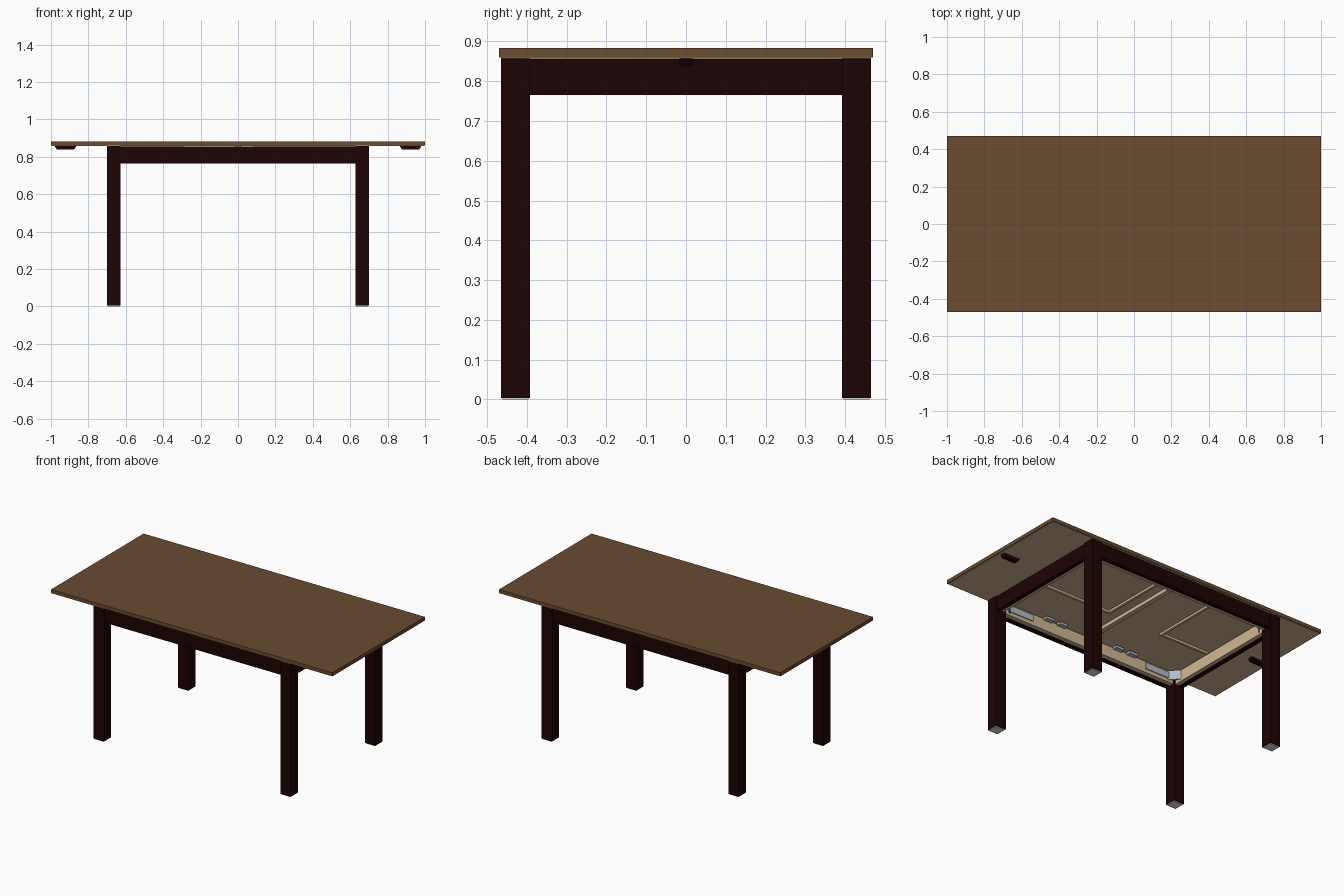
import bpy
import math

cube = bpy.data.objects.get("Cube")
if cube:
    bpy.data.objects.remove(cube, do_unlink=True)


def material(name, colour):
    m = bpy.data.materials.new(name)
    m.use_nodes = True
    rgba = (*colour, 1)
    m.diffuse_color = rgba
    m.node_tree.nodes["Principled BSDF"].inputs["Base Color"].default_value = rgba
    return m


BROWN = material("brown wood", (0.143, 0.072, 0.03))
DARK = material("dark wood", (0.012, 0.001, 0.001))
PALE = material("pale wood", (0.64, 0.48, 0.3))
STEEL = material("steel", (0.46, 0.5, 0.55))
PAD = material("light grey pad", (0.75, 0.75, 0.75))


def box(name, mat, x, y, z, turn=0):
    """Box from (low, high) ranges, turned about its own centre."""
    spans = [sorted(s) for s in (x, y, z)]
    centre = [(a + b) / 2 for a, b in spans]
    bpy.ops.mesh.primitive_cube_add(size=1, location=centre, rotation=(0, 0, turn))
    ob = bpy.context.object
    ob.name = name
    ob.dimensions = [b - a for a, b in spans]
    bpy.ops.object.transform_apply(location=False, rotation=False, scale=True)
    ob.data.materials.append(mat)
    return ob


# Table top with its pale lower lining
box("table_top", BROWN, (-1, 1), (-0.47, 0.47), (0.86, 0.883))
box("top_lining", PALE, (-0.994, 0.994), (-0.465, 0.465), (0.857, 0.861))

# Legs, foot pads and steel corner plates
for sx in (-1, 1):
    for sy in (-1, 1):
        box("leg", DARK, (sx * 0.627, sx * 0.7), (sy * 0.392, sy * 0.465),
            (0.004, 0.858))
        box("foot_pad", PAD, (sx * 0.631, sx * 0.696), (sy * 0.396, sy * 0.461),
            (0, 0.005))
        cx, cy = sx * 0.612, sy * 0.378
        box("corner_plate", STEEL, (cx - 0.05, cx + 0.05), (cy - 0.003, cy + 0.003),
            (0.785, 0.845), turn=-sx * sy * math.pi / 4)

# Long aprons with pale inner boards, slide plates and latches
for sy in (-1, 1):
    box("long_apron", DARK, (-0.63, 0.63), (sy * 0.43, sy * 0.458), (0.765, 0.856))
    box("long_inner_board", PALE, (-0.63, 0.63), (sy * 0.4, sy * 0.43), (0.772, 0.845))
    for sx in (-1, 1):
        box("slide_plate", STEEL, (sx * 0.42, sx * 0.6), (sy * 0.394, sy * 0.4),
            (0.795, 0.835))
        for x in (0.18, 0.28):
            box("latch", STEEL, (sx * x, sx * (x + 0.06)), (sy * 0.37, sy * 0.4),
                (0.835, 0.85))

# Short aprons with pale inner boards
for sx in (-1, 1):
    box("short_apron", DARK, (sx * 0.667, sx * 0.694), (-0.395, 0.395), (0.765, 0.856))
    box("short_inner_board", PALE, (sx * 0.64, sx * 0.667), (-0.395, 0.395),
        (0.772, 0.845))

# Extension runners and cross bars under the top
box("centre_bar", PALE, (-0.015, 0.015), (-0.4, 0.4), (0.835, 0.857))
for bar_x, end_x in ((0.09, 0.64), (-0.3, -0.64)):
    box("cross_bar", PALE, (bar_x - 0.008, bar_x + 0.008), (-0.12, 0.36),
        (0.843, 0.857))
    for y in (-0.113, 0.36):
        box("runner", PALE, (bar_x, end_x), (y - 0.008, y + 0.008), (0.843, 0.857))

# Tapered pull handles under each leaf
for sx in (-1, 1):
    handle = box("pull_handle", DARK, (sx * 0.865, sx * 0.98), (-0.016, 0.016),
                 (0.838, 0.858))
    for v in handle.data.vertices:
        if v.co.z < 0:
            v.co.x *= 0.8
